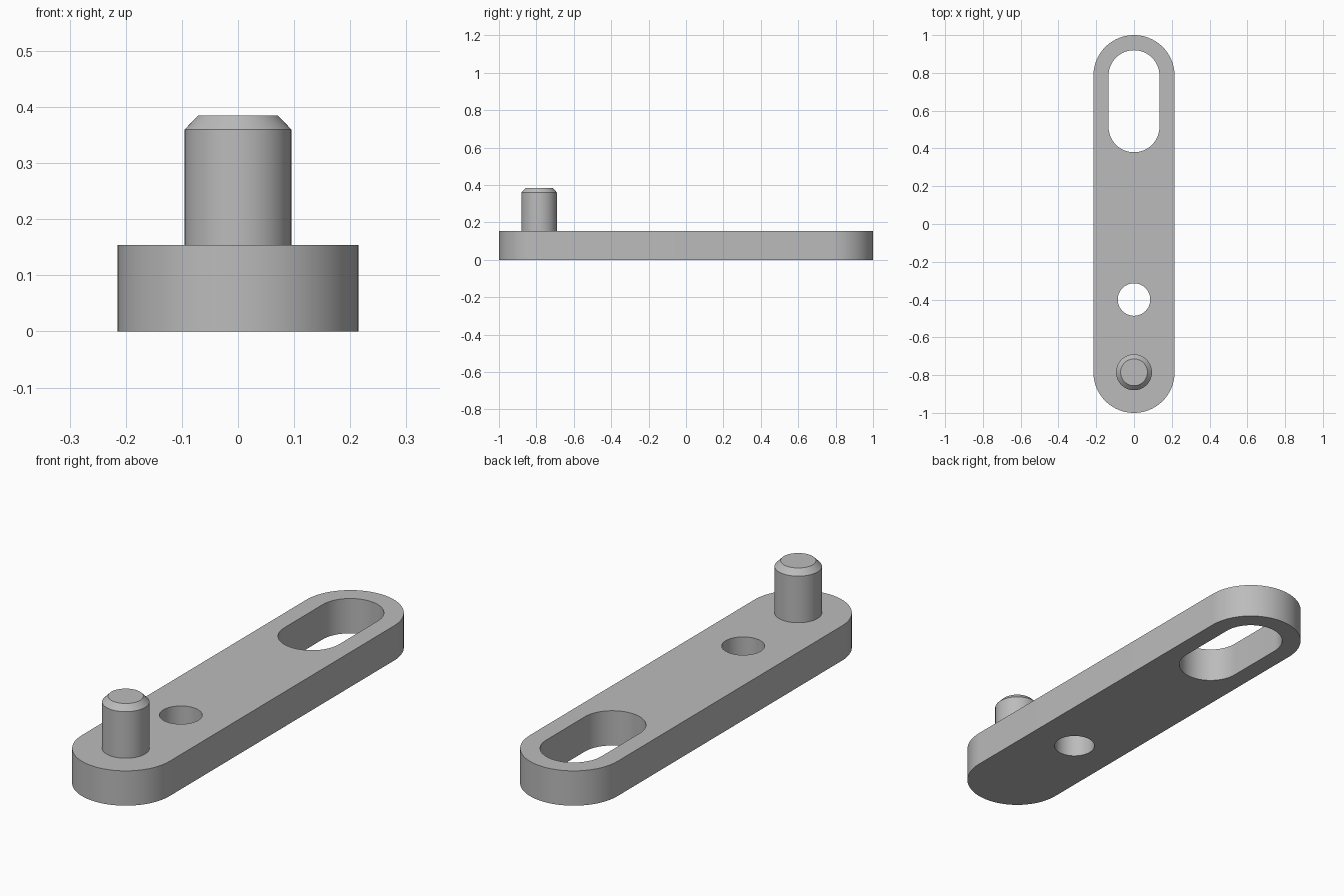
import bpy
import bmesh
from math import pi, cos, sin, radians

if "Cube" in bpy.data.objects:
    bpy.data.objects.remove(bpy.data.objects["Cube"])

THICKNESS = 0.154
END_Y = 0.785          # centre of the rounded ends
SEGMENTS = 64

steel = bpy.data.materials.new("plain grey")
steel.use_nodes = True
grey = (0.5, 0.5, 0.5, 1)
steel.diffuse_color = grey
steel.node_tree.nodes["Principled BSDF"].inputs["Base Color"].default_value = grey


def stadium(radius, y_low, y_high):
    """Outline of a slot running along y; equal ends give a circle."""
    half = SEGMENTS // 2
    points = []
    for y, start in ((y_high, 0), (y_low, pi)):
        last = half if y_low == y_high else half + 1
        for i in range(last):
            a = start + pi * i / half
            points.append((radius * cos(a), y + radius * sin(a)))
    return points


def loft(name, rings):
    """Solid through a stack of (outline, z) rings with flat caps."""
    bm = bmesh.new()
    loops = [[bm.verts.new((x, y, z)) for x, y in outline] for outline, z in rings]
    bm.faces.new(loops[0][::-1])
    bm.faces.new(loops[-1])
    for low, high in zip(loops, loops[1:]):
        for i in range(len(low)):
            j = (i + 1) % len(low)
            bm.faces.new((low[i], low[j], high[j], high[i]))
    mesh = bpy.data.meshes.new(name)
    bm.to_mesh(mesh)
    bm.free()
    mesh.materials.append(steel)
    obj = bpy.data.objects.new(name, mesh)
    bpy.context.collection.objects.link(obj)
    return obj


def activate(obj):
    bpy.ops.object.select_all(action='DESELECT')
    obj.select_set(True)
    bpy.context.view_layer.objects.active = obj


def cut(target, outline):
    """Cut an outline straight through the target."""
    cutter = loft("cutter", [(outline, -0.1), (outline, THICKNESS + 0.1)])
    cutter.hide_render = True
    activate(target)
    mod = target.modifiers.new("cut", 'BOOLEAN')
    mod.operation = 'DIFFERENCE'
    mod.solver = 'EXACT'
    mod.object = cutter
    bpy.ops.object.modifier_apply(modifier=mod.name)
    bpy.data.objects.remove(cutter)


# Arm plate with an adjustment slot and a round hole
body = stadium(0.215, -END_Y, END_Y)
plate = loft("arm_plate", [(body, 0), (body, THICKNESS)])
cut(plate, stadium(0.135, 0.515, END_Y))
cut(plate, stadium(0.086, -0.40, -0.40))

# Chamfered pin standing on the front end
shaft = stadium(0.095, -END_Y, -END_Y)
tip = stadium(0.071, -END_Y, -END_Y)
pin = loft("pin", [(shaft, THICKNESS - 0.02), (shaft, 0.36), (tip, 0.385)])

for part in (plate, pin):
    activate(part)
    bpy.ops.object.shade_smooth_by_angle(angle=radians(30))
